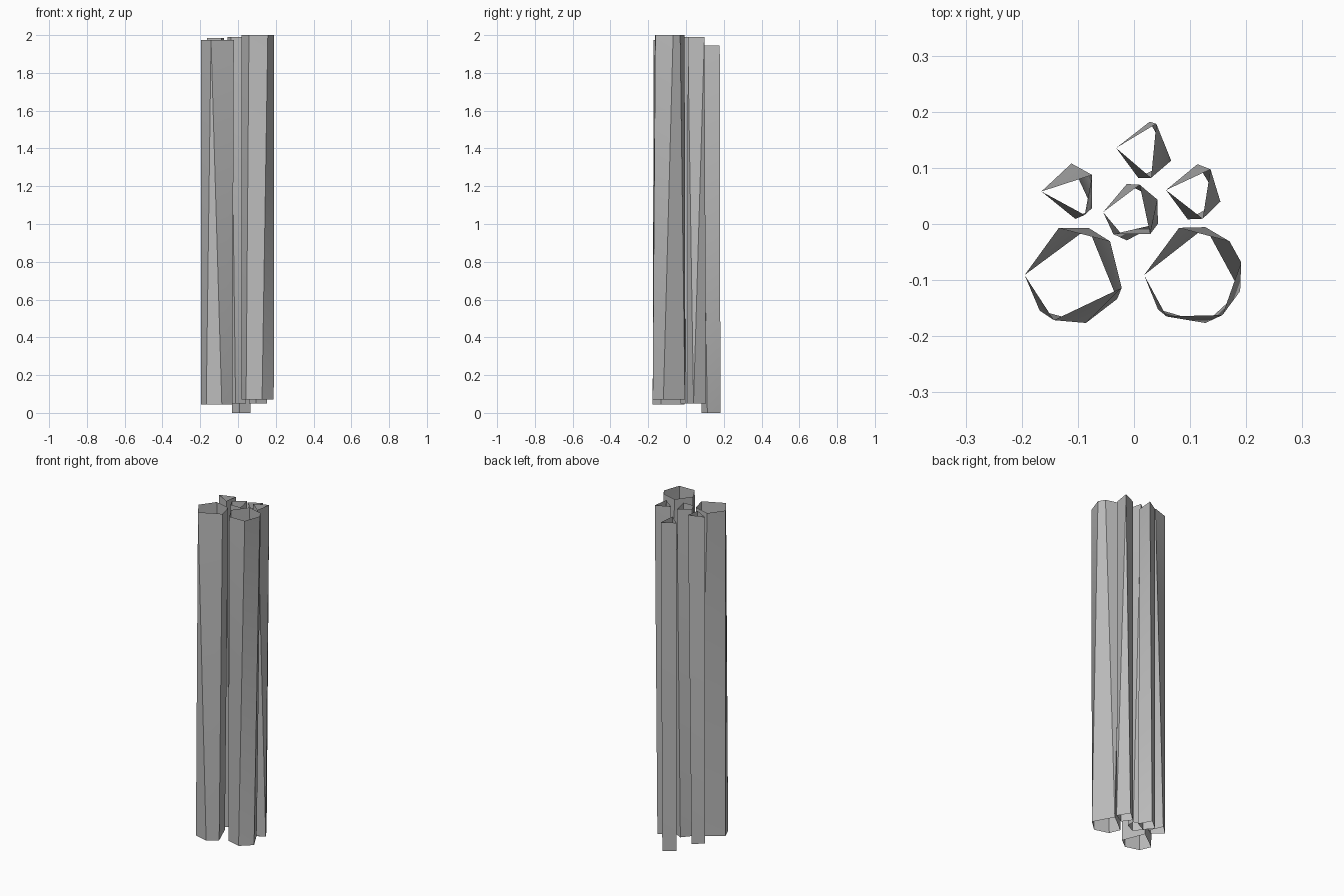
import bpy, bmesh
from math import radians, cos, sin

cube = bpy.data.objects.get("Cube")
if cube:
    bpy.data.objects.remove(cube, do_unlink=True)

grey = bpy.data.materials.new("plain_grey")
grey.use_nodes = True
colour = (0.5, 0.5, 0.5, 1)
grey.diffuse_color = colour
grey.node_tree.nodes["Principled BSDF"].inputs["Base Color"].default_value = colour


def ring(bm, centre, radius, angles, z):
    """Rim corners on a circle; a repeated angle reuses the same corner."""
    corners = {}
    for a in angles:
        if a not in corners:
            t = radians(a)
            corners[a] = bm.verts.new((centre[0] + radius * cos(t),
                                       centre[1] + radius * sin(t), z))
    return [corners[a] for a in angles]


def tube(name, centre, radius, z_low, z_high, low_angles, high_angles):
    """Open, slightly twisted tube between two uneven polygon rims."""
    bm = bmesh.new()
    low = ring(bm, centre, radius, low_angles, z_low)
    high = ring(bm, centre, radius, high_angles, z_high)
    n = len(low)
    for i in range(n):
        j = (i + 1) % n
        for tri in ((low[i], high[i], high[j]), (low[i], high[j], low[j])):
            if len(set(tri)) == 3:
                bm.faces.new(tri)
    mesh = bpy.data.meshes.new(name)
    bm.to_mesh(mesh)
    bm.free()
    mesh.materials.append(grey)
    obj = bpy.data.objects.new(name, mesh)
    bpy.context.collection.objects.link(obj)
    bpy.ops.object.select_all(action='DESELECT')
    obj.select_set(True)
    bpy.context.view_layer.objects.active = obj
    bpy.ops.object.shade_smooth_by_angle(angle=radians(40))


# Two wide tubes at the front
tube("wide_tube_right", (-0.107, -0.091), 0.088, 0.045, 1.975,
     (180, 73, -29, -76, -134), (180, 108, 43, -15, -114))
tube("wide_tube_left", (0.106, -0.091), 0.088, 0.07, 2.0,
     (180, 76, 76, -19, -76, -136), (180, 107, 43, 15, -54, -123))

# Four narrow tubes behind them
tube("narrow_tube_back", (0.019, 0.132), 0.051, 0.0, 1.945,
     (176, 80, -22, -103), (176, 66, 66, -77))
tube("narrow_tube_left", (0.107, 0.057), 0.050, 0.05, 1.99,
     (176, 83, -20, -103), (176, 54, 54, -72))
tube("narrow_tube_middle", (-0.004, 0.021), 0.051, 0.05, 1.99,
     (180, 100, 26, -24, -100), (180, 74, 74, -50, -130))
tube("narrow_tube_right", (-0.115, 0.058), 0.050, 0.05, 1.985,
     (180, 86, -36, -78), (180, 36, 36, -57))
